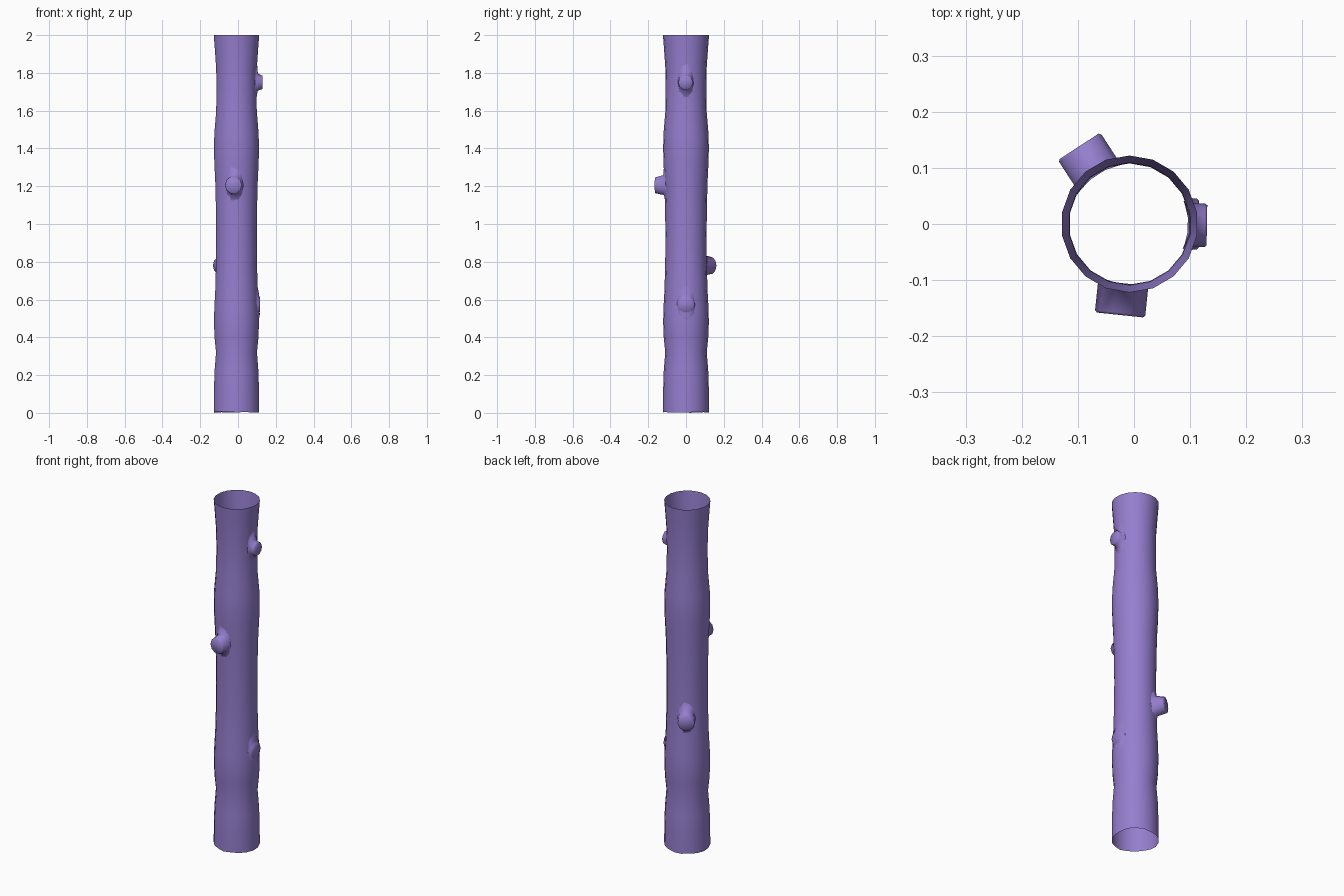
import bpy, bmesh, math, random
from mathutils import Vector

if "Cube" in bpy.data.objects:
    bpy.data.objects.remove(bpy.data.objects["Cube"])

random.seed(4)
CX, SIDES = -0.008, 18
PROFILE = [(0, .122), (.12, .121), (.22, .118), (.32, .110), (.40, .118), (.48, .121),
           (.56, .119), (.65, .114), (.80, .110), (.95, .109), (1.10, .111), (1.22, .114),
           (1.32, .119), (1.40, .121), (1.48, .119), (1.60, .109), (1.72, .108),
           (1.82, .109), (1.92, .116), (2.0, .122)]

bark = bpy.data.materials.new("bark")
bark.diffuse_color = (0.30, 0.21, 0.62, 1)
bark.use_nodes = True
bark.node_tree.nodes["Principled BSDF"].inputs["Base Color"].default_value = bark.diffuse_color


def radius(z):
    for (z0, r0), (z1, r1) in zip(PROFILE, PROFILE[1:]):
        if z <= z1:
            return r0 + (r1 - r0) * (z - z0) / (z1 - z0)
    return PROFILE[-1][1]


def loft(name, rings, cap=False):
    bm = bmesh.new()
    loops = [[bm.verts.new(p) for p in ring] for ring in rings]
    n = len(rings[0])
    for a, b in zip(loops, loops[1:]):
        for i in range(n):
            j = (i + 1) % n
            bm.faces.new((a[i], a[j], b[j], b[i]))
    if cap:
        bm.faces.new(loops[-1])
    me = bpy.data.meshes.new(name)
    bm.to_mesh(me)
    bm.free()
    me.materials.append(bark)
    me.shade_smooth()
    ob = bpy.data.objects.new(name, me)
    bpy.context.collection.objects.link(ob)


# Hollow trunk: open tube with a slightly ragged bottom edge
rings = []
for k, (z, r) in enumerate(PROFILE):
    ring = []
    for i in range(SIDES):
        a = math.pi / 2 + 2 * math.pi * i / SIDES
        zz = random.uniform(0, .009) if k == 0 else z
        ring.append((CX + r * math.cos(a), r * math.sin(a), zz))
    rings.append(ring)
loft("trunk", rings)


# Cut branch stubs: base flared along the grain and laid on the trunk surface
def stub(name, angle, z, reach, r):
    a = math.radians(angle)
    out = Vector((math.cos(a), math.sin(a), 0))
    side = Vector((-math.sin(a), math.cos(a), 0))
    n = 10

    def ring(w, up, down, depth=None, lift=0):
        pts = []
        for i in range(n):
            t = 2 * math.pi * i / n
            x = w * math.cos(t)
            h = z + math.sin(t) * (up if math.sin(t) > 0 else down)
            d = depth if depth else math.sqrt(radius(h) ** 2 - x * x) + lift
            pts.append(Vector((CX, 0, h)) + side * x + out * d)
        return pts

    loft(name, [ring(r * 1.1, .12, .10, lift=-.004),
                ring(r * 1.0, r * 1.25, r * 1.2, lift=.005),
                ring(r, r, r, depth=reach - .004),
                ring(r * .92, r * .92, r * .92, depth=reach)], cap=True)


stub("top_right_stub", -1, 1.75, .138, .039)
stub("front_stub", -96, 1.205, .163, .045)
stub("back_left_stub", 123, .78, .165, .045)
stub("low_right_stub", 0, .575, .124, .045)
